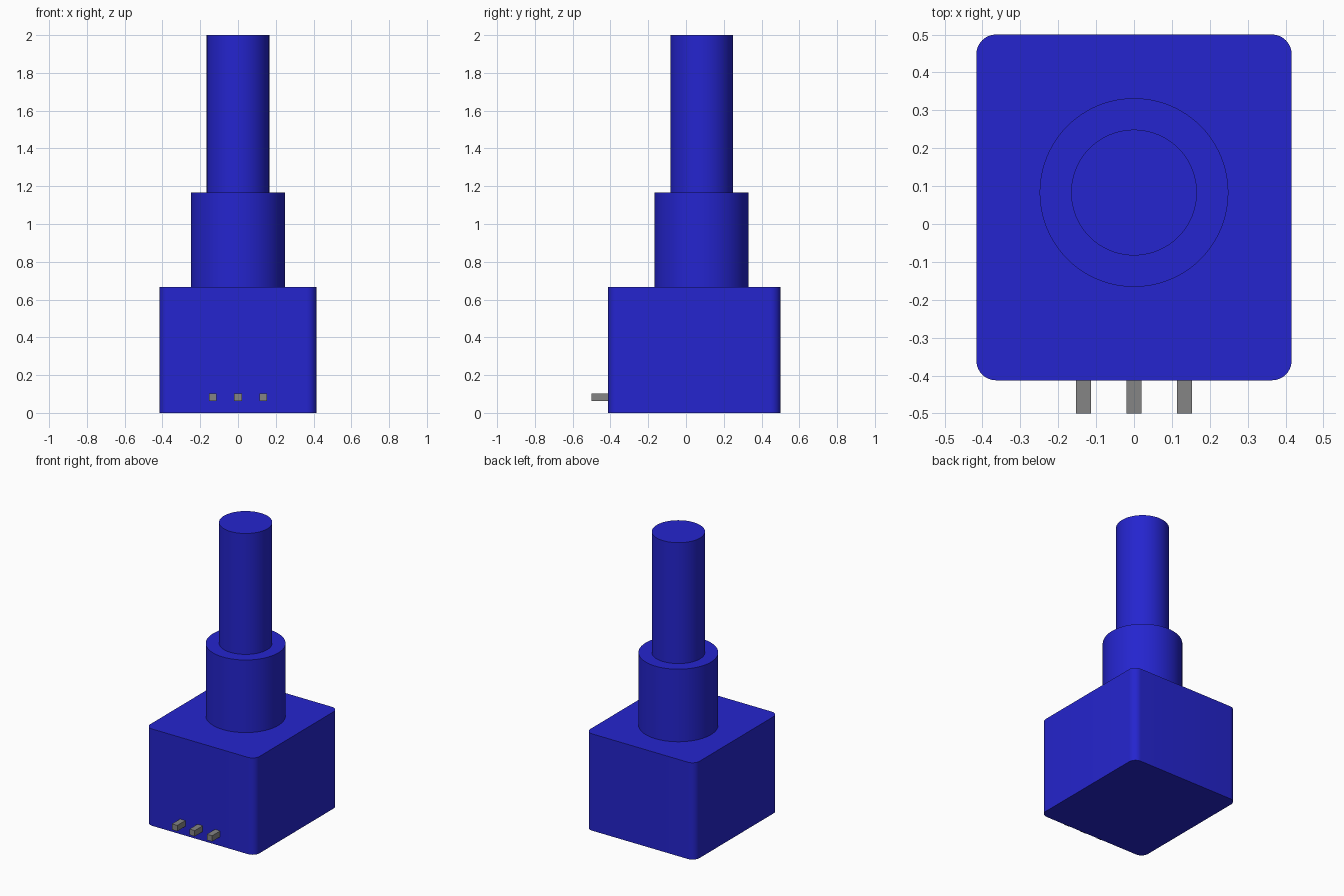
import bpy, bmesh, math

cube = bpy.data.objects.get("Cube")
if cube:
    bpy.data.objects.remove(cube, do_unlink=True)


def make_material(name, color):
    mat = bpy.data.materials.new(name)
    mat.use_nodes = True
    mat.diffuse_color = (*color, 1)
    bsdf = next(n for n in mat.node_tree.nodes if n.type == 'BSDF_PRINCIPLED')
    bsdf.inputs["Base Color"].default_value = (*color, 1)
    return mat


blue = make_material("blue plastic", (0.018, 0.018, 0.62))
grey = make_material("grey metal", (0.235, 0.235, 0.235))


def add_object(name, bm, mat, location):
    mesh = bpy.data.meshes.new(name)
    bm.normal_update()
    bm.to_mesh(mesh)
    bm.free()
    mesh.materials.append(mat)
    obj = bpy.data.objects.new(name, mesh)
    obj.location = location
    bpy.context.collection.objects.link(obj)
    return obj


def box(name, x, y, z, mat, corner=0.0):
    """Box from (min, max) ranges, with optional rounded vertical corners."""
    bm = bmesh.new()
    bmesh.ops.create_cube(bm, size=1)
    bmesh.ops.scale(bm, verts=bm.verts, vec=[r[1] - r[0] for r in (x, y, z)])
    if corner:
        upright = [e for e in bm.edges
                   if abs(e.verts[0].co.z - e.verts[1].co.z) > 0.1]
        bmesh.ops.bevel(bm, geom=upright, offset=corner, segments=10,
                        profile=0.5, affect='EDGES')
    return add_object(name, bm, mat, [sum(r) / 2 for r in (x, y, z)])


def cylinder(name, radius, z, y, mat):
    bm = bmesh.new()
    bmesh.ops.create_cone(bm, cap_ends=True, segments=96, radius1=radius,
                          radius2=radius, depth=z[1] - z[0])
    return add_object(name, bm, mat, (0, y, sum(z) / 2))


# Rounded housing with a stepped shaft standing on it
AXIS_Y = 0.083
housing = box("housing", (-0.416, 0.416), (-0.4125, 0.5), (0, 0.667), blue, 0.052)
collar = cylinder("collar", 0.249, (0.667, 1.167), AXIS_Y, blue)
shaft = cylinder("shaft", 0.166, (1.167, 2.0), AXIS_Y, blue)

# Small locating notch ridge on the side of the collar is left flush

# Three terminal pins on the front
for side, x in (("right", -0.133), ("centre", 0.0), ("left", 0.133)):
    box(f"{side}_pin", (x - 0.02, x + 0.02), (-0.5, -0.4125), (0.0635, 0.1035), grey)

# Smooth the curved sides, keep edges sharp
bpy.ops.object.select_all(action='DESELECT')
for obj in (housing, collar, shaft):
    obj.select_set(True)
bpy.context.view_layer.objects.active = housing
bpy.ops.object.shade_smooth_by_angle(angle=math.radians(30))
